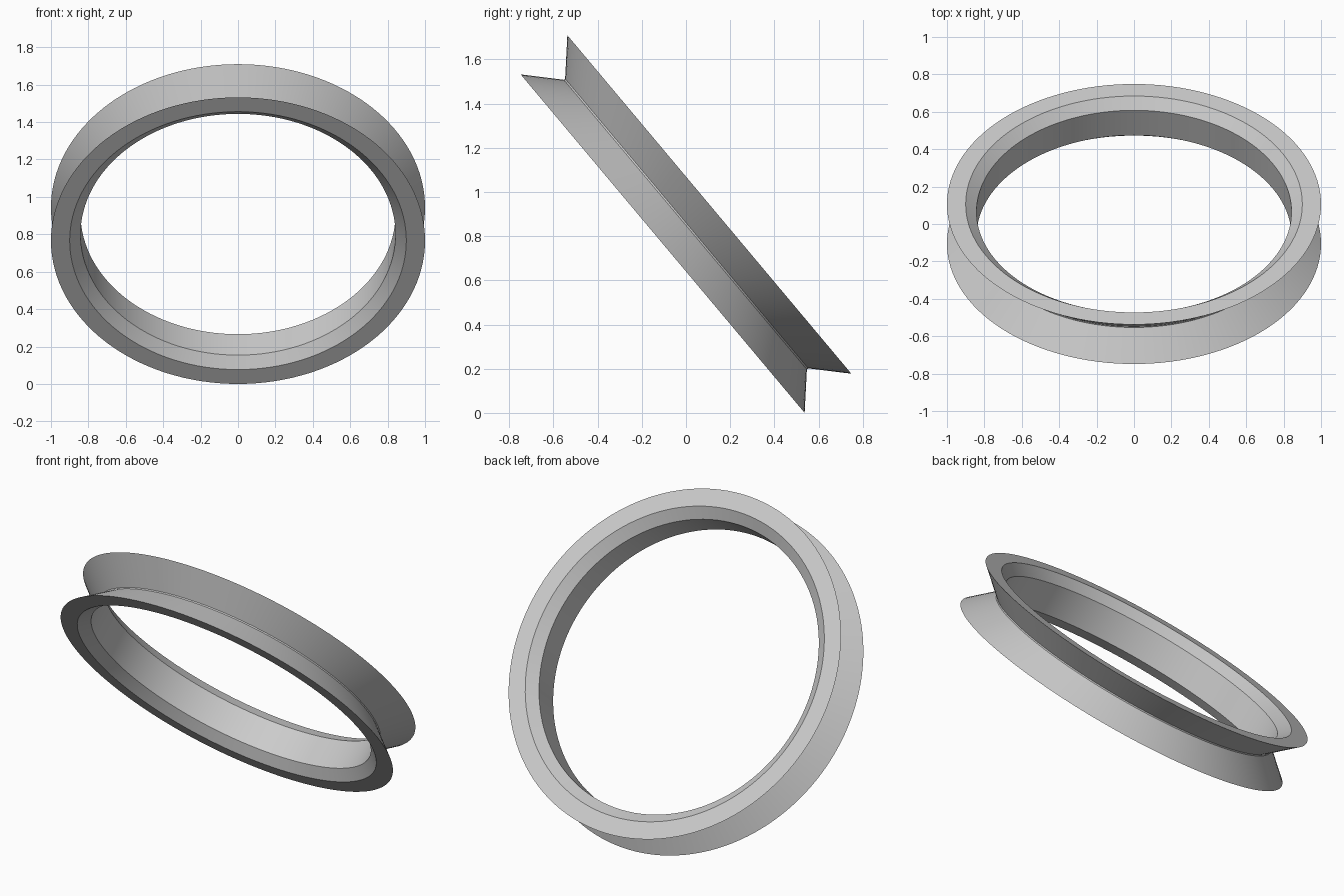
import bpy
import bmesh
from math import radians, tau
from mathutils import Matrix, Vector

cube = bpy.data.objects.get("Cube")
if cube:
    bpy.data.objects.remove(cube, do_unlink=True)

# Plain grey material
grey = bpy.data.materials.new("plain_grey")
grey.use_nodes = True
colour = (0.6, 0.6, 0.6, 1)
grey.diffuse_color = colour
grey.node_tree.nodes["Principled BSDF"].inputs["Base Color"].default_value = colour

# Half cross-section (radius, height): bore, chamfer, rim face, groove floor
half = [(0.842, 0.087), (0.90, 0.138), (1.0, 0.138), (0.856, 0.004)]
section = half + [(r, -h) for r, h in reversed(half)]

# Revolve the closed section around the ring's axis
bm = bmesh.new()
verts = [bm.verts.new((r, 0, h)) for r, h in section]
edges = [bm.edges.new((verts[i - 1], verts[i])) for i in range(len(verts))]
bmesh.ops.spin(bm, geom=verts + edges, cent=(0, 0, 0), axis=(0, 0, 1),
               angle=tau, steps=128, use_merge=True)
bmesh.ops.remove_doubles(bm, verts=bm.verts, dist=0.0001)
bmesh.ops.recalc_face_normals(bm, faces=bm.faces)

# Lean the ring back and rest it on the ground
bm.transform(Matrix.Rotation(radians(-50), 4, "X"))
lowest = min(v.co.z for v in bm.verts)
bmesh.ops.translate(bm, verts=bm.verts, vec=Vector((0, 0, -lowest)))

mesh = bpy.data.meshes.new("grooved_ring")
bm.to_mesh(mesh)
bm.free()
mesh.materials.append(grey)
ring = bpy.data.objects.new("grooved_ring", mesh)
bpy.context.collection.objects.link(ring)

# Smooth round surfaces with crisp profile corners
bpy.ops.object.select_all(action="DESELECT")
ring.select_set(True)
bpy.context.view_layer.objects.active = ring
bpy.ops.object.shade_smooth_by_angle(angle=radians(30))
